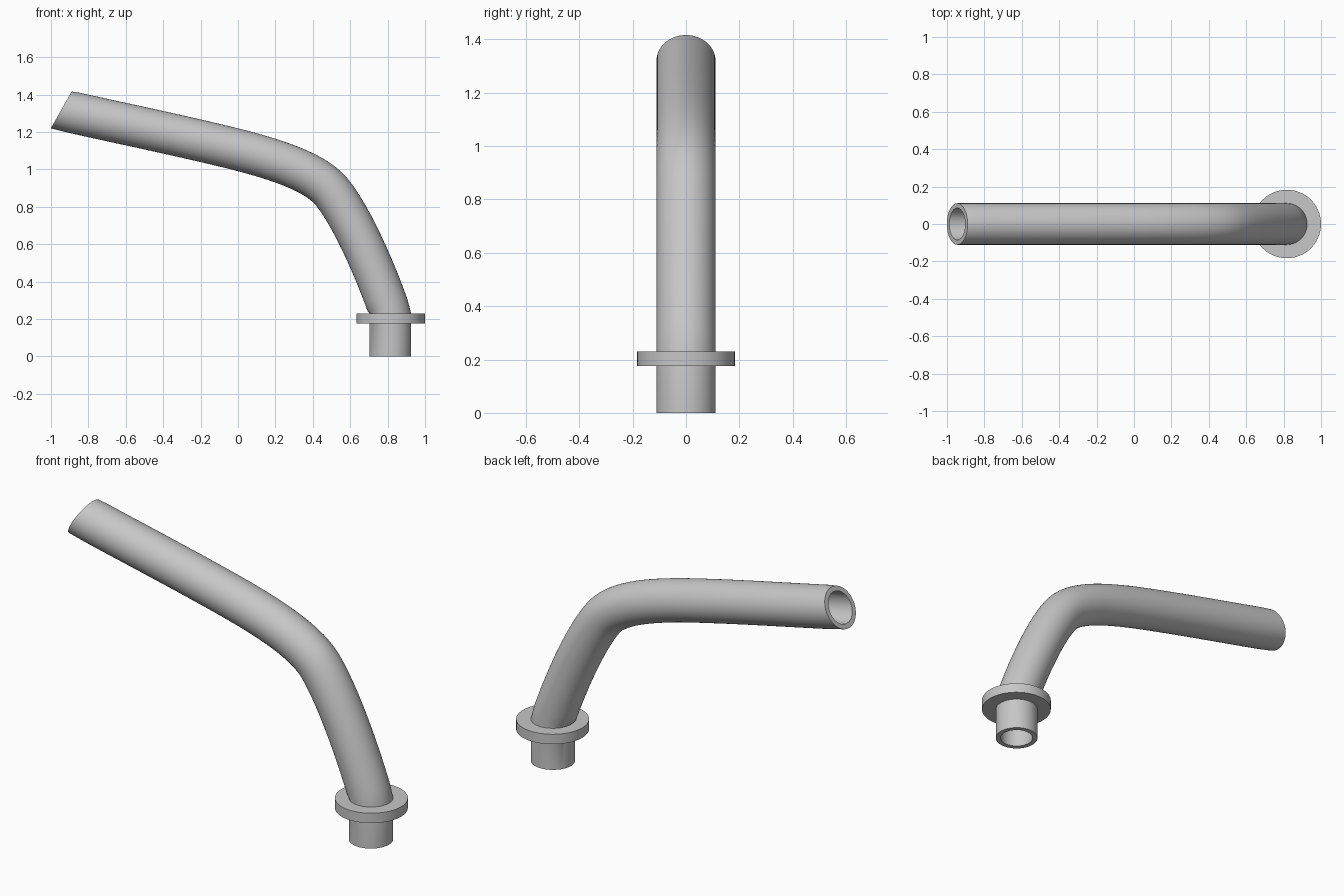
import bpy, bmesh, math
from mathutils import Vector
from mathutils.geometry import interpolate_bezier

cube = bpy.data.objects.get("Cube")
if cube:
    bpy.data.objects.remove(cube)

SEGMENTS = 64
AXIS_X = 0.815
OUTER, INNER = 0.111, 0.085

grey = bpy.data.materials.new("plain_grey")
grey.use_nodes = True
colour = (0.57, 0.57, 0.57, 1)
grey.diffuse_color = colour
grey.node_tree.nodes["Principled BSDF"].inputs["Base Color"].default_value = colour


def loft(name, rings):
    """Skin a closed sequence of (centre, in-plane axis, radius) rings."""
    bm = bmesh.new()
    loops = []
    for centre, axis, radius in rings:
        loop = []
        for i in range(SEGMENTS):
            a = math.tau * i / SEGMENTS
            offset = axis * math.cos(a) + Vector((0, math.sin(a), 0))
            loop.append(bm.verts.new(centre + offset * radius))
        loops.append(loop)
    for k, low in enumerate(loops):
        high = loops[(k + 1) % len(loops)]
        for i in range(SEGMENTS):
            j = (i + 1) % SEGMENTS
            bm.faces.new((low[i], low[j], high[j], high[i]))
    bmesh.ops.recalc_face_normals(bm, faces=bm.faces)
    mesh = bpy.data.meshes.new(name)
    bm.to_mesh(mesh)
    bm.free()
    mesh.materials.append(grey)
    obj = bpy.data.objects.new(name, mesh)
    bpy.context.collection.objects.link(obj)
    bpy.ops.object.select_all(action='DESELECT')
    obj.select_set(True)
    bpy.context.view_layer.objects.active = obj
    bpy.ops.object.shade_smooth_by_angle(angle=math.radians(35))
    return obj


# Centre line of the bent pipe: leg, elbow and long arm, as (x, z) handles
SPANS = [
    ((AXIS_X, 0.23), (0.75, 0.42), (0.62, 0.73), (0.505, 0.875)),
    ((0.505, 0.875), (0.42, 0.982), (0.22, 1.048), (0, 1.105)),
    ((0, 1.105), (-0.3, 1.18), (-0.63, 1.247), (-0.945, 1.318)),
]
path = []
for span in SPANS:
    points = interpolate_bezier(*[Vector((x, 0, z)) for x, z in span], 14)
    path += points if not path else points[1:]

# Upright stem below the bend, then rings square to the path
flat = Vector((1, 0, 0))
sections = [(Vector((AXIS_X, 0, 0)), flat), (path[0], flat)]
for before, here, after in zip(path, path[1:], path[2:]):
    along = (after - before).normalized()
    sections.append((here, Vector((along.z, 0, -along.x))))
# Slanted cut at the open end
sections.append((path[-1], Vector((0.5, 0, 0.886))))

outside = [(c, u, OUTER) for c, u in sections]
inside = [(c, u, INNER) for c, u in reversed(sections)]
loft("bent_pipe", outside + inside)

# Collar around the stem
COLLAR_X, COLLAR_RADIUS = 0.817, 0.183
low, high = Vector((COLLAR_X, 0, 0.175)), Vector((COLLAR_X, 0, 0.23))
loft("collar", [(low, flat, COLLAR_RADIUS), (high, flat, COLLAR_RADIUS),
                (high, flat, 0.1), (low, flat, 0.1)])
